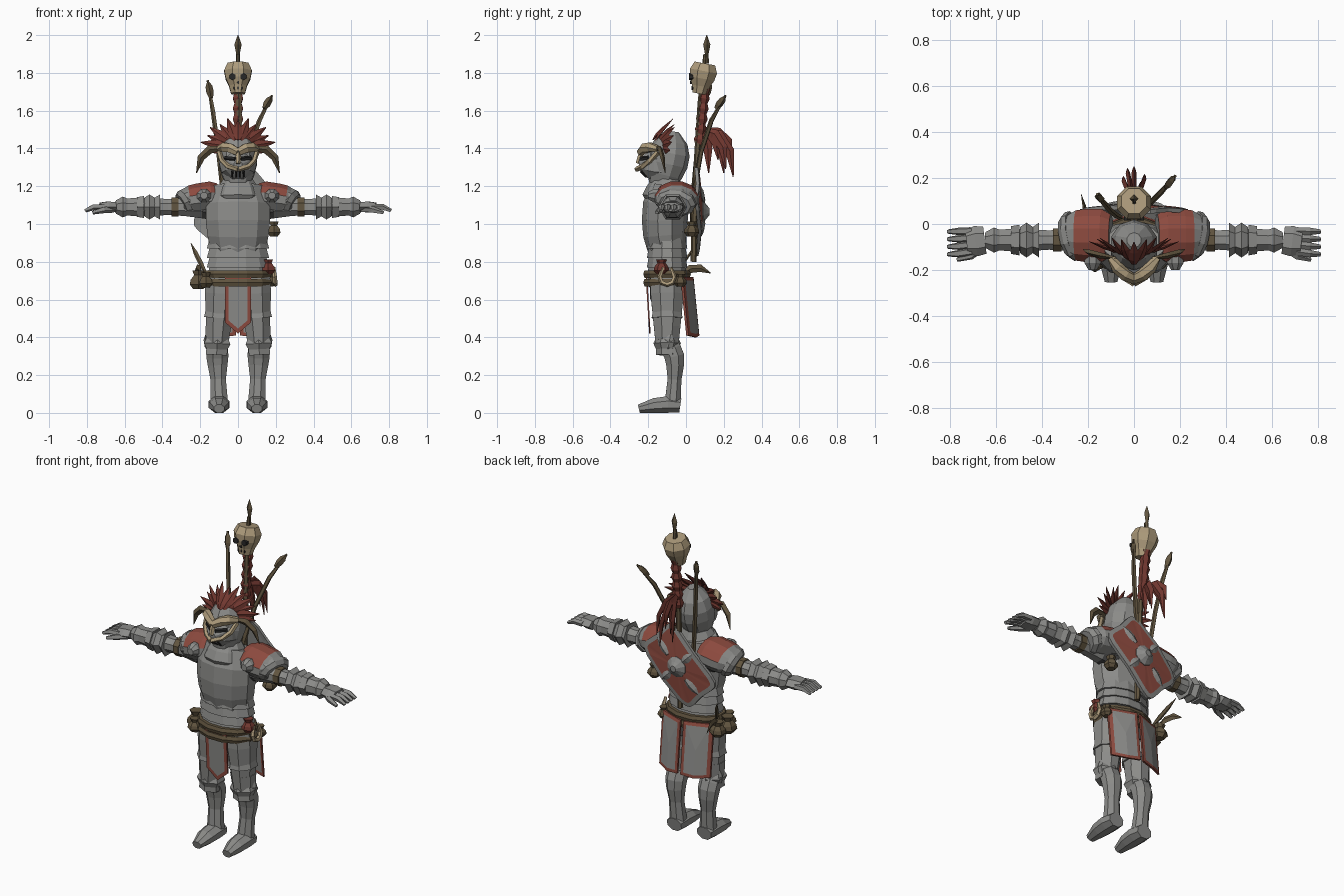
import bpy, bmesh, math
from mathutils import Vector

cube = bpy.data.objects.get("Cube")
if cube:
    bpy.data.objects.remove(cube, do_unlink=True)


def material(name, red, green, blue):
    mat = bpy.data.materials.new(name)
    mat.use_nodes = True
    mat.diffuse_color = (red, green, blue, 1)
    shader = next(node for node in mat.node_tree.nodes if node.type == 'BSDF_PRINCIPLED')
    shader.inputs["Base Color"].default_value = mat.diffuse_color
    return mat


STEEL = material("steel", .26, .26, .25)
DARK = material("dark_steel", .08, .08, .08)
RED = material("red_cloth", .27, .07, .05)
FEATHER = material("feather_red", .17, .04, .03)
LEATHER = material("brown_leather", .12, .09, .05)
BONE = material("bone", .42, .33, .2)
BLACK = material("black_slot", .02, .02, .02)

# Shared width profiles
STRAIGHT = (1, 1)
STICK = (1, 1, 1, 1, .5)
LEAF = (.5, 1, .9, .1)
BULB = (.6, 1, .9, .5, .7)
DOME = (1, 1, .5)
RIDGE = (.8, 1, .8)
LAME = (1, .9)
SIDEWAYS = Vector((1, 0, 0))
BACK = Vector((0, 1, 0))
UP = Vector((0, 0, 1))


def finish(name, bm, mats, rule=None):
    bmesh.ops.recalc_face_normals(bm, faces=bm.faces[:])
    if rule:
        for face in bm.faces:
            face.material_index = rule(face.calc_center_median())
    mesh = bpy.data.meshes.new(name)
    bm.to_mesh(mesh)
    bm.free()
    for mat in mats:
        mesh.materials.append(mat)
    bpy.context.scene.collection.objects.link(bpy.data.objects.new(name, mesh))


def bezier(points, t):
    while len(points) > 1:
        points = [a.lerp(b, t) for a, b in zip(points, points[1:])]
    return points[0]


def tube(name, path, width, shape, *mats, n=8, flat=1, ref=None, rule=None):
    """Sweep a flattened polygon along a bezier path, scaled by shape."""
    path = [Vector(p) for p in path]
    heading = (path[-1] - path[0]).normalized()
    ref = ref or (UP if abs(heading.y) > .8 else BACK)
    turn = math.pi / n if n > 5 else 0
    steps = len(shape) - 1
    bm = bmesh.new()
    rings = []
    for i, scale in enumerate(shape):
        t = i / steps
        forward = bezier(path, min(t + .05, 1)) - bezier(path, max(t - .05, 0))
        across = forward.cross(ref).normalized()
        over = across.cross(forward).normalized() * flat
        reach = width * scale / math.cos(turn)
        angles = [math.tau * k / n + turn for k in range(n)]
        rings.append([bm.verts.new(bezier(path, t) + (across * math.cos(a) + over * math.sin(a)) * reach)
                      for a in angles])
    for low, high in zip(rings, rings[1:]):
        for k in range(n):
            bm.faces.new((low[k - 1], low[k], high[k], high[k - 1]))
    bm.faces.new(rings[0])
    bm.faces.new(rings[-1])
    finish(name, bm, mats, rule)


def both(name, path, *args, **options):
    """Left part and its mirrored right twin."""
    for side, sign in (("left", 1), ("right", -1)):
        tube(f"{side}_{name}", [(sign * x, y, z) for x, y, z in path], *args, **options)


def span(start, end, begin, stop):
    return start.lerp(end, begin), start.lerp(end, stop)


def plate(name, outline, thick, mats, place, inset, faces_painted):
    """Panel with a rim in the first colour and a field in the second."""
    bm = bmesh.new()
    front = [bm.verts.new((u, v, 0)) for u, v in outline]
    rear = [bm.verts.new((u, v, thick)) for u, v in outline]
    caps = [bm.faces.new(rear), bm.faces.new(front)]
    for k in range(len(front)):
        bm.faces.new((front[k - 1], front[k], rear[k], rear[k - 1]))
    bmesh.ops.recalc_face_normals(bm, faces=bm.faces[:])
    bmesh.ops.inset_individual(bm, faces=caps, thickness=inset, use_even_offset=True)
    for face in caps[:faces_painted]:
        face.material_index = 1
    bmesh.ops.poke(bm, faces=caps)
    for vert in bm.verts:
        vert.co = place(*vert.co)
    finish(name, bm, mats)


# Torso
for i in range(4):
    z = .72 + i * .05
    tube("waist_lame", [(0, -.1, z), (0, -.1, z + .06)], .165, LAME, STEEL, n=12, flat=.65)
tube("breastplate", [(0, -.1, .87), (0, -.13, 1), (0, -.09, 1.2)], .17, (.85, .95, 1, 1, .75), STEEL, n=10, flat=.68)
tube("gorget", [(0, -.12, 1.09), (0, -.1, 1.24)], .125, (.7, 1, .85, .6), STEEL, n=10, flat=.9)
tube("neck", [(0, -.1, 1.2), (0, -.1, 1.27)], .055, STRAIGHT, DARK)
tube("hips", [(0, -.1, .6), (0, -.1, .72)], .15, STRAIGHT, DARK, flat=.6)

# Arms
shoulder = Vector((.1, -.07, 1.09))
elbow = Vector((.46, -.07, 1.09))
wrist = Vector((.65, -.07, 1.09))
knuckles = Vector((.73, -.08, 1.09))
both("upper_arm", (shoulder, elbow), .06, (1.2, 1, .8, .7, .8), STEEL, DARK, rule=lambda c: int(abs(c.x) < .2))
both("forearm", (elbow, wrist), .05, (.9, 1, .9, .6), STEEL)
both("arm_strap", span(shoulder, elbow, .6, .7), .05, STRAIGHT, LEATHER)
both("elbow_cup", span(shoulder, elbow, .87, 1.1), .066, (1, .75, 1, .75), STEEL, n=6)
both("forearm_guard", span(elbow, wrist, .2, .4), .058, LAME, STEEL, n=6)
both("wrist_cuff", span(elbow, wrist, .6, .98), .05, (.8, 1.1, .7), STEEL)
both("palm", (wrist, knuckles), .026, (1, 1.1, .9), STEEL, n=6, flat=2)
for i in range(4):
    y = -.03 - i * .03
    both("finger", [(.71, y, 1.09), (.77, y * 1.1, 1.1), (.81, y * 1.1, 1.07)], .017, (1, 1, .6), STEEL, n=5)
both("thumb", [(.66, -.1, 1.08), (.71, -.15, 1.08), (.77, -.155, 1.06)], .02, (1, .9, .5), STEEL, n=5)

# Shoulder guards with a red field
both("shoulder_guard", [(.1, -.05, 1.15), (.29, -.05, 1.12)], .082, (.8, 1, 1, 1, .95, .75), STEEL, RED, n=12, flat=1.4,
     rule=lambda c: int(.12 < abs(c.x) < .25 and c.z > 1.15))
both("shoulder_rim", [(.26, -.05, 1.12), (.3, -.06, 1.1)], .074, DOME[:2] + (.8,), STEEL, n=10, flat=1.4)
both("armpit_disc", [(.18, -.14, 1.15), (.18, -.2, 1.15)], .036, DOME, STEEL)

# Legs
hip = Vector((.09, -.1, .72))
knee = Vector((.11, -.1, .37))
shin = Vector((.11, -.05, .3))
ankle = Vector((.1, -.07, .06))
both("thigh", (hip, knee), .08, (1, 1, .9, .8, .7), STEEL, flat=1.1)
both("thigh_lame", span(hip, knee, .62, .5), .078, LAME, STEEL, flat=1.05)
both("knee_cuff", span(hip, knee, .75, .95), .068, LAME, STEEL)
both("knee_guard", span(hip, knee, .92, 1.18), .07, (.8, 1, .8, .8), STEEL, n=6, flat=.9)
both("knee_wing", [(.15, -.1, .32), (.18, -.09, .37), (.17, -.08, .42)], .028, LEAF, STEEL, n=4, flat=.4, ref=SIDEWAYS)
both("greave", (knee, shin, shin, ankle), .058, (.95, 1, 1, .9, .7, .8), STEEL, flat=.9)
both("boot", [(.1, -.03, .04), (.1, -.12, .055), (.1, -.25, .022)], .055, (.85, 1, .9, .5), STEEL, flat=.8)


# Cloth panels with red edging
def panel(inner, outer, top, bottom, point):
    return [(inner, top), (outer, top), (outer, bottom), ((inner + outer) / 2, bottom - point), (inner, bottom)]


plate("front_tabard", panel(-.07, .07, .72, .48, .06), .008, (RED, STEEL),
      lambda u, v, depth: Vector((u, -.17 + depth - v * .06, v)), .02, 2)
for side, sign in (("left", 1), ("right", -1)):
    plate(f"{side}_back_skirt", panel(.01, .17, .72, .41, .01), .012, (RED, STEEL),
          lambda u, v, depth: Vector((u * sign, .1 + depth - v * .1 - 2 * u * u, v)), .018, 2)

# Belt and hanging gear
for z in (.69, .735):
    tube("belt", [(0, -.1, z - .02), (0, -.1, z + .02)], .18, (.95, 1, .95), LEATHER, n=12, flat=.7)
for name, x, y, z, size, mat in (
        ("large_pouch", -.21, -.1, .7, .045, LEATHER), ("small_pouch", -.17, -.17, .7, .035, LEATHER),
        ("rear_pouch", -.2, -.02, .7, .04, LEATHER), ("red_pouch", .16, -.13, .77, .036, FEATHER),
        ("side_pouch", .17, -.03, .7, .03, LEATHER), ("strap_pouch", .19, .03, .97, .035, LEATHER)):
    tube(name, [(x, y, z - size), (x, y, z + size * 1.2)], size, BULB, mat, n=6)
tube("hanging_jawbone", [(.19, -.12, .77), (.2, -.2, .65), (.2, 0, .65), (.19, -.08, .77)], .013,
     (.6, 1, 1, 1, 1, 1, .6), BONE, n=5, ref=SIDEWAYS)
tube("belt_feather", [(-.19, -.03, .73), (-.21, .05, .8), (-.23, .13, .74)], .022, LEAF, LEATHER, n=4, flat=.4, ref=SIDEWAYS)
tube("belt_twig", [(-.17, -.05, .74), (-.25, .06, .9)], .014, LEAF, LEATHER, n=5, flat=.5)

# Helmet and bone mask
tube("helmet", [(0, -.13, 1.2), (0, -.09, 1.35), (0, -.07, 1.49)], .1, (.6, .85, 1, 1, .8, .3), STEEL, n=10, flat=1.05)
tube("visor", [(0, -.13, 1.31), (0, -.25, 1.31)], .09, (1, .9, .7, .25), STEEL)
both("brow_bone", [(0, -.24, 1.38), (.06, -.22, 1.42), (.1, -.15, 1.4)], .024, (.8, 1, 1, .6), BONE, n=6)
both("cheek_bone", [(.1, -.15, 1.38), (.09, -.22, 1.3), (0, -.26, 1.29)], .014, STICK[:4], BONE, n=5)
tube("nose_bone", [(0, -.23, 1.39), (0, -.255, 1.32)], .015, RIDGE, BONE, n=5)
both("eye_slot", [(.015, -.243, 1.345), (.07, -.2, 1.35)], .012, STRAIGHT, BLACK, n=5, flat=.5)
for x in (.01, .03):
    both("breath_slot", [(x, -.212 + x * .2, 1.25), (x, -.243 + x * .2, 1.28)], .006, STRAIGHT, BLACK, n=4)

# Feather crest fanned around the brow
for i in range(13):
    angle = math.radians(16 * (i - 6))
    x, z = math.sin(angle), math.cos(angle) * .8
    length = .2 if i % 2 else .18
    y = -.175 + .05 * abs(x)
    lean = .04 + .07 * max(z, 0)
    tube("crest_feather", [(reach * x, y + lean * back, 1.405 + reach * z)
                           for reach, back in ((.05, 0), (length / 2, .2), (length, 1))],
         .023, LEAF, FEATHER, n=4, flat=.35)
both("drooping_feather", [(.08, -.15, 1.4), (.2, -.13, 1.42), (.22, -.11, 1.27)], .022, LEAF, LEATHER, n=4, flat=.6)


# Shield slung across the back
def power(value, exponent):
    return math.copysign(abs(value) ** exponent, value)


def on_shield(u, v, depth):
    """Diagonal, curved placement."""
    half = math.sqrt(.5)
    return Vector(((u + v) * half, .075 + depth - (u * u + v * v) / 2, 1.065 + (u - v) * half))


outline = []
for i in range(20):
    c, s = math.cos(math.tau * i / 20), math.sin(math.tau * i / 20)
    outline.append((.25 * power(c, .4) * (.85 + .15 * abs(s)), .15 * power(s, .5)))
plate("shield", outline, .018, (STEEL, RED), on_shield, .025, 1)
tube("shield_boss", [on_shield(0, 0, 0), on_shield(0, 0, .05)], .058, (1, 1, .6, .3), STEEL, n=10)
for u, v in ((.14, 0), (-.14, 0), (0, .1), (0, -.1)):
    tube("shield_stud", [on_shield(u * k, v * k, .02) for k in (.6, 1.4)], .024, LEAF, STEEL, n=4, flat=.5)

# Trophy pole
tube("pole", [(.01, .04, .8), (.01, .05, 1.4), (0, .1, 1.9)], .014, STICK, LEATHER, n=6)
tube("pole_tip", [(0, .11, 1.85), (0, .11, 2)], .019, (.6, .5, 1, .1), LEATHER, n=4)
tube("pole_wrap", [(0, .07, 1.42), (0, .1, 1.72)], .027, (.7, 1) * 6, FEATHER, n=6)
for x, y, z in ((0, .25, 1.25), (.05, .21, 1.29), (-.05, .2, 1.27), (.03, .17, 1.34), (-.03, .24, 1.36), (.02, .12, 1.27)):
    tube("pole_feather", [(0, .08, 1.5), (x, y, 1.5), (x, y, z)], .027, LEAF, FEATHER, n=4, flat=.4, ref=SIDEWAYS)

# Spears
for side, bottom, bend, tip in (("left", (-.03, .03, .95), (.04, .04, 1.45), (.18, .21, 1.68)),
                                ("right", (-.06, .03, .95), (-.1, .04, 1.45), (-.16, .13, 1.76))):
    tube(f"{side}_spear_shaft", (bottom, bend, tip), .013, STICK, LEATHER, n=5)
    tube(f"{side}_spear_head", span(Vector(tip), Vector(bend), .3, 0), .02, LEAF, LEATHER, n=4)

# Skull on the pole
tube("skull", [(0, .07, 1.69), (0, .1, 1.85)], .073, (.5, .65, .9, 1, .75), BONE)
both("skull_eye", [(.028, .04, 1.78), (.028, .015, 1.78)], .016, STRAIGHT, BLACK, n=6)
tube("skull_nose", [(0, .04, 1.75), (0, .022, 1.75)], .01, STRAIGHT, BLACK, n=3)
for x in (-.02, 0, .02):
    tube("tooth_gap", [(x, .05, 1.72), (x, .029, 1.72)], .005, STRAIGHT, BLACK, n=4, flat=2)
